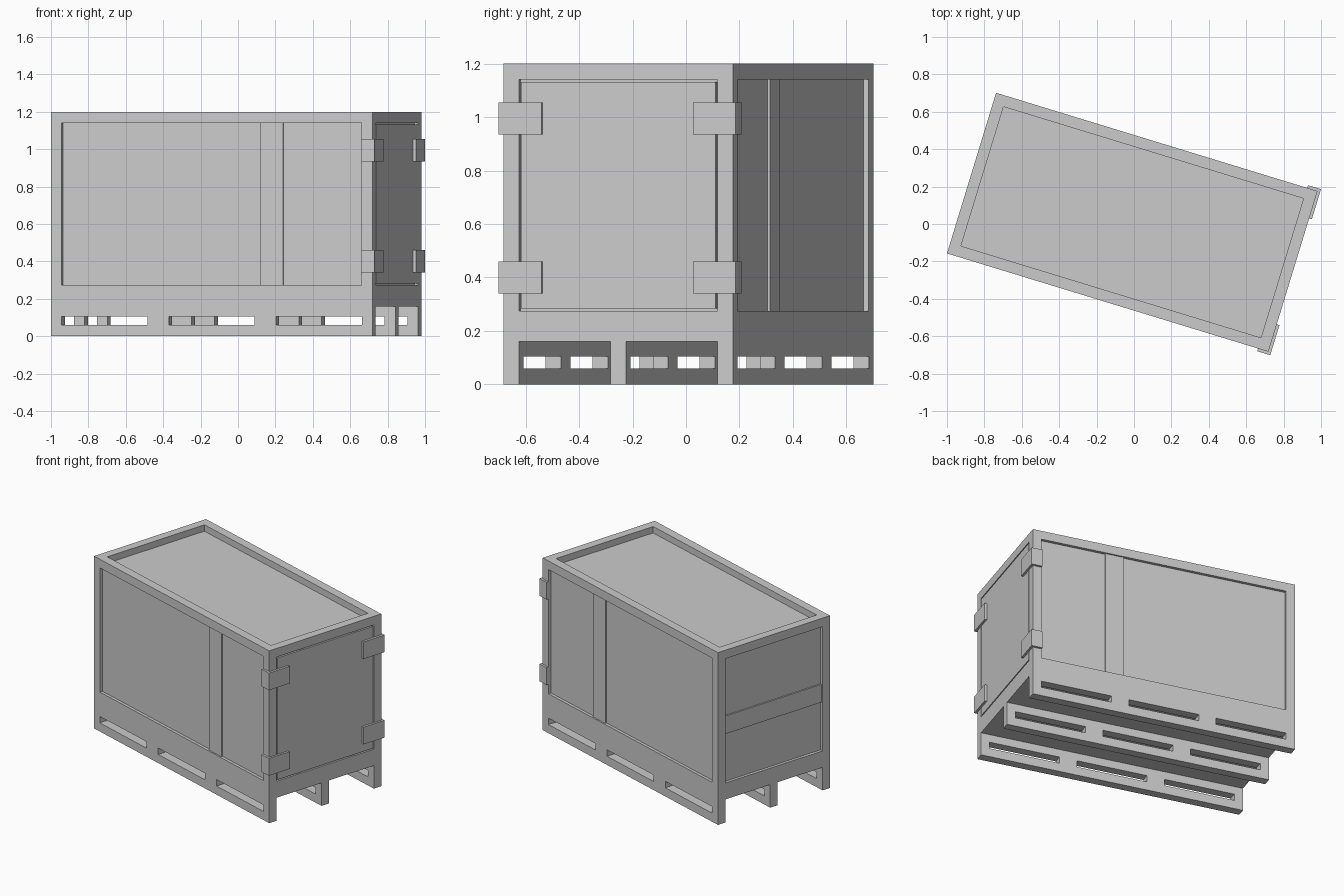
import bpy, bmesh
from math import radians
from mathutils import Matrix

if "Cube" in bpy.data.objects:
    bpy.data.objects.remove(bpy.data.objects["Cube"])

L, W, H = 1.797, 0.898, 1.2          # container size
B = 0.06                             # frame border
Z0, Z1 = 0.275, 1.14                 # panel opening heights
D, T = 0.02, 0.015                   # recess depth, hinge thickness
hx, hy = L / 2, W / 2
PLACE = Matrix.Translation((-0.0094, 0.0094, 0)) @ Matrix.Rotation(radians(-17), 4, 'Z')


def boxes(name, spans):
    """One object made of boxes given as (x0, x1, y0, y1, z0, z1)."""
    bm = bmesh.new()
    for x0, x1, y0, y1, z0, z1 in spans:
        m = Matrix.Translation(((x0 + x1) / 2, (y0 + y1) / 2, (z0 + z1) / 2))
        bmesh.ops.create_cube(bm, size=1, matrix=m @ Matrix.Diagonal((x1 - x0, y1 - y0, z1 - z0, 1)))
    me = bpy.data.meshes.new(name)
    bm.to_mesh(me)
    bm.free()
    ob = bpy.data.objects.new(name, me)
    bpy.context.collection.objects.link(ob)
    ob.matrix_world = PLACE
    return ob


def cut(ob, spans):
    """Subtract boxes from an object and discard the cutter."""
    cutter = boxes("cutter", spans)
    cutter.hide_render = True
    mod = ob.modifiers.new("cut", 'BOOLEAN')
    mod.operation, mod.solver, mod.object = 'DIFFERENCE', 'EXACT', cutter
    bpy.context.view_layer.objects.active = ob
    bpy.ops.object.modifier_apply(modifier=mod.name)
    bpy.data.objects.remove(cutter)


# Container body with recessed sides, ends and roof, and fork channels below
body = boxes("container_body", [(-hx, hx, -hy, hy, 0, H)])
px, py = hx - B, hy - B
cut(body, [
    (-px, px, -hy - 0.1, -hy + D, Z0, Z1),
    (-px, px, hy - D, hy + 0.1, Z0, Z1),
    (-hx - 0.1, -hx + D, -py, py, Z0, Z1),
    (hx - D, hx + 0.1, -py, py, Z0, Z1),
    (-px, px, -py, py, H - 0.045, H + 0.1),
    (-hx - 0.1, hx + 0.1, -py, -0.03, -0.1, 0.16),
    (-hx - 0.1, hx + 0.1, 0.03, py, -0.1, 0.16),
])
# Slots through all three skids
cut(body, [(c - 0.24, c + 0.24, -hy - 0.1, hy + 0.1, 0.06, 0.105) for c in (-0.599, 0, 0.599)])

# Door set into the end opening with a narrow gap around it
g = 0.008
boxes("end_door", [(hx - D, hx, -py + g, py - g, Z0 + g, Z1 - g)])

# Raised straps on the side and end panels
for side, s in (("front", -1), ("back", 1)):
    ya, yb = sorted((s * (hy - D), s * (hy - D / 2)))
    boxes(side + "_strap", [(0.27, 0.395, ya, yb, Z0, Z1)])
boxes("end_strap", [(-hx + D / 2, -hx + D, -py, py, 0.61, 0.735)])

# Hinge brackets wrapping the door corners
for side, s in (("front", -1), ("back", 1)):
    for level, z in (("lower", 0.4), ("upper", 0.995)):
        bm = bmesh.new()
        prof = [(hx - 0.058, hy), (hx - 0.058, hy + T), (hx + T, hy + T),
                (hx + T, hy - 0.153), (hx, hy - 0.153), (hx, hy)]
        face = bm.faces.new([bm.verts.new((x, s * y, z - 0.06)) for x, y in prof])
        ext = bmesh.ops.extrude_face_region(bm, geom=[face])
        bmesh.ops.translate(bm, vec=(0, 0, 0.12),
                            verts=[v for v in ext["geom"] if isinstance(v, bmesh.types.BMVert)])
        bmesh.ops.recalc_face_normals(bm, faces=bm.faces)
        name = f"{side}_{level}_hinge"
        me = bpy.data.meshes.new(name)
        bm.to_mesh(me)
        bm.free()
        ob = bpy.data.objects.new(name, me)
        bpy.context.collection.objects.link(ob)
        ob.matrix_world = PLACE
